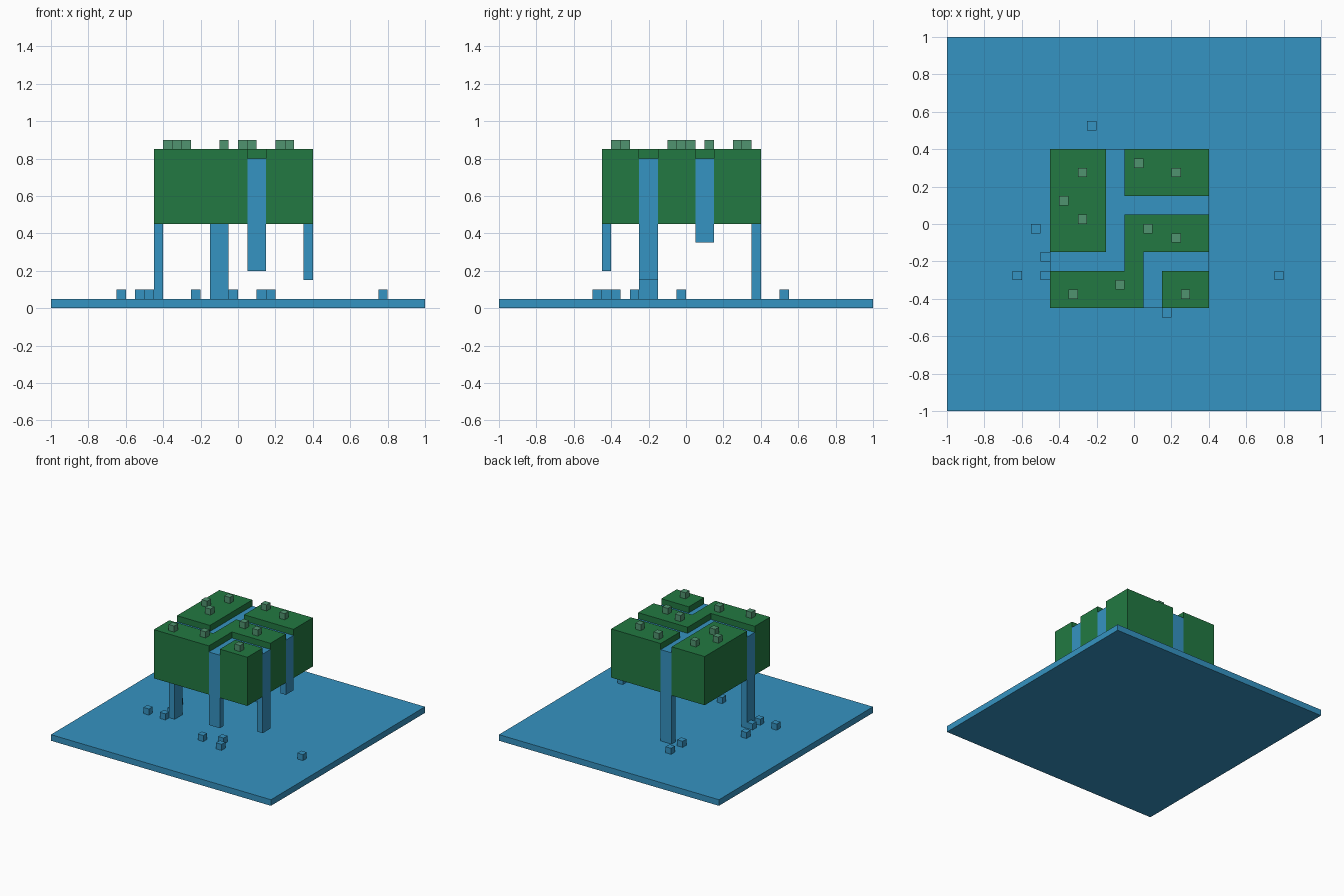
import bpy
import bmesh
from mathutils import Matrix, Vector

default = bpy.data.objects.get("Cube")
if default:
    bpy.data.objects.remove(default, do_unlink=True)

UNIT = 0.05            # block size
BOTTOM, TOP = 0.45, 0.85
WATER_TOP = TOP - UNIT
BED_TOP = WATER_TOP - UNIT


def material(name, color):
    mat = bpy.data.materials.new(name)
    mat.use_nodes = True
    mat.diffuse_color = (*color, 1)
    mat.node_tree.nodes["Principled BSDF"].inputs["Base Color"].default_value = (*color, 1)
    return mat


water = material("water blue", (0.036, 0.292, 0.539))
grass = material("grass green", (0.016, 0.191, 0.054))
sprout = material("pale green", (0.08, 0.296, 0.162))


def boxes(name, bounds, mat):
    """One object made of boxes, each given as (x0, x1, y0, y1, z0, z1)."""
    bm = bmesh.new()
    for x0, x1, y0, y1, z0, z1 in bounds:
        centre = Vector((x0 + x1, y0 + y1, z0 + z1)) / 2
        size = Matrix.Diagonal((x1 - x0, y1 - y0, z1 - z0, 1))
        bmesh.ops.create_cube(bm, size=1, matrix=Matrix.Translation(centre) @ size)
    mesh = bpy.data.meshes.new(name)
    bm.to_mesh(mesh)
    bm.free()
    mesh.materials.append(mat)
    obj = bpy.data.objects.new(name, mesh)
    bpy.context.collection.objects.link(obj)


def scatter(name, spots, z, mat):
    h = UNIT / 2
    boxes(name, [(x - h, x + h, y - h, y + h, z, z + UNIT) for x, y in spots], mat)


# Sea slab
boxes("sea", [(-1, 1, -1, 1, 0, UNIT)], water)

# Raised grass pieces of the floating island
pieces = {
    "west_grass": (-0.45, -0.15, -0.15, 0.4),
    "north_east_grass": (-0.05, 0.4, 0.15, 0.4),
    "middle_grass": (-0.05, 0.4, -0.15, 0.05),
    "grass_bridge": (-0.05, 0.05, -0.25, -0.15),
    "front_grass": (-0.45, 0.05, -0.45, -0.25),
    "corner_grass": (0.15, 0.4, -0.45, -0.25),
}
for name, rect in pieces.items():
    boxes(name, [(*rect, BOTTOM, TOP)], grass)

# Streams: plan rectangle, index of the side that spills over, waterfall foot
streams = {
    "back": ((-0.15, -0.05, -0.25, 0.4), 3, 0.05),
    "left_upper": ((-0.05, 0.4, 0.05, 0.15), 1, 0.35),
    "right": ((-0.45, -0.15, -0.25, -0.15), 0, 0.05),
    "front": ((0.05, 0.15, -0.45, -0.15), 2, 0.2),
    "left_lower": ((0.15, 0.4, -0.25, -0.15), 1, 0.15),
}
for name, (rect, side, foot) in streams.items():
    channel, fall = list(rect), list(rect)
    lip = rect[side] + (-UNIT if side % 2 else UNIT)
    channel[side] = lip
    fall[side ^ 1] = lip
    boxes(name + "_stream_bed", [(*channel, BOTTOM, BED_TOP)], grass)
    boxes(name + "_stream", [(*channel, BED_TOP, WATER_TOP)], water)
    boxes(name + "_waterfall", [(*fall, foot, WATER_TOP)], water)

# Little plants on the grass
scatter("sprouts", [
    (-0.275, 0.275), (0.025, 0.325), (0.225, 0.275), (-0.375, 0.125),
    (-0.275, 0.025), (0.075, -0.025), (0.225, -0.075), (-0.075, -0.325),
    (-0.325, -0.375), (0.275, -0.375)], TOP, sprout)

# Splashes on the sea
scatter("splashes", [
    (-0.225, 0.525), (-0.225, 0.375), (-0.525, -0.025), (-0.475, -0.175),
    (-0.475, -0.275), (-0.625, -0.275), (0.775, -0.275), (0.175, -0.475),
    (0.125, -0.375), (-0.025, -0.425)], UNIT, water)
